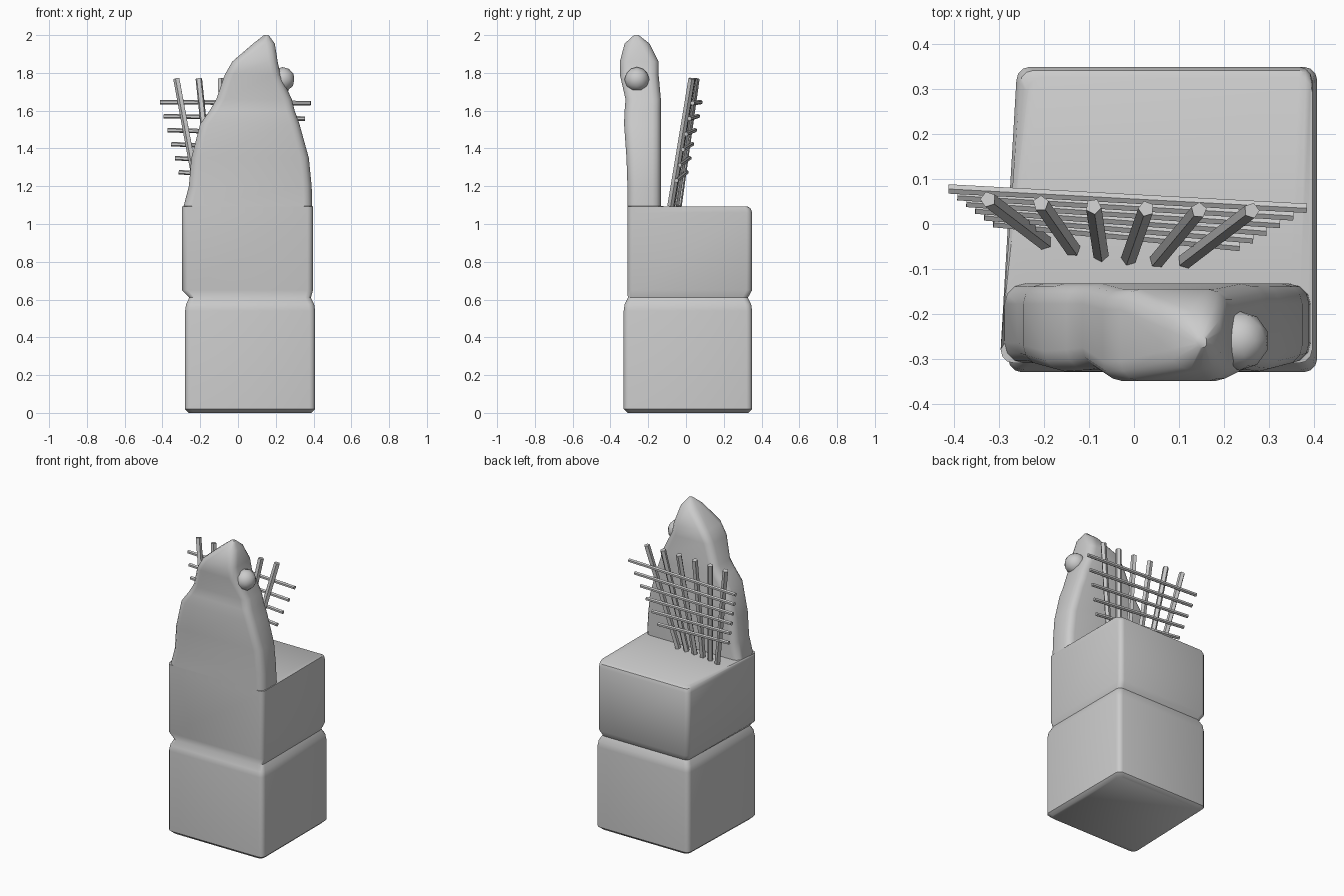
import bpy, bmesh, math
from mathutils import Vector

if "Cube" in bpy.data.objects:
    bpy.data.objects.remove(bpy.data.objects["Cube"])


def finish(bm, name, angle=40):
    bmesh.ops.recalc_face_normals(bm, faces=bm.faces)
    me = bpy.data.meshes.new(name)
    bm.to_mesh(me)
    bm.free()
    ob = bpy.data.objects.new(name, me)
    bpy.context.collection.objects.link(ob)
    bpy.ops.object.select_all(action='DESELECT')
    bpy.context.view_layer.objects.active = ob
    ob.select_set(True)
    bpy.ops.object.shade_smooth_by_angle(angle=math.radians(angle))


def ring(z, xl, xb, xr, y0, y1, r):
    """Rounded four-sided section: xl/xb = left x at front/back."""
    pts = []
    for cx, cy, a0 in ((xl + r, y0 + r, 180), (xr - r, y0 + r, 270),
                       (xr - r, y1 - r, 0), (xb + r, y1 - r, 90)):
        for k in range(4):
            a = math.radians(a0 + 30 * k)
            pts.append(Vector((cx + r * math.cos(a), cy + r * math.sin(a), z)))
    return pts


def loft(rings, name):
    bm = bmesh.new()
    rows = [[bm.verts.new(p) for p in r] for r in rings]
    n = len(rows[0])
    for a, b in zip(rows, rows[1:]):
        for i in range(n):
            bm.faces.new((a[i], a[(i + 1) % n], b[(i + 1) % n], b[i]))
    bm.faces.new(rows[0][::-1])
    bm.faces.new(rows[-1])
    finish(bm, name)


def rod(bm, a, b, r, sides):
    a, b = Vector(a), Vector(b)
    d = b - a
    m = d.to_track_quat('Z', 'Y').to_matrix().to_4x4()
    m.translation = (a + b) / 2
    bmesh.ops.create_cone(bm, cap_ends=True, segments=sides, radius1=r,
                          radius2=r, depth=d.length, matrix=m)


def lerp(a, b, t):
    return a + (b - a) * t


# Seat block with a waist groove: height, inset of the sides
rings = []
for z, d in ((0, .02), (.02, 0), (.54, 0), (.575, .005), (.61, .022),
             (.65, 0), (1.06, 0), (1.083, .008), (1.093, .025)):
    upper = z > .62
    front = -.31 if upper else -.33
    left = -.297 if upper else -.28
    side = 0 if z > 1.07 else d   # the slab keeps its width past the seat edge
    rings.append(ring(z, left + side, -.262 + d, (.397 if upper else .408) - side,
                      front + side, .35 - d, .03))

# Back slab and peak: height, left, right, front
for z, xl, xr, yf in ((1.094, -.288, .393, -.31), (1.2, -.26, .39, -.31),
                      (1.35, -.247, .375, -.315), (1.53, -.2, .325, -.328),
                      (1.6, -.15, .3, -.325), (1.66, -.115, .285, -.32),
                      (1.79, -.07, .225, -.35), (1.86, -.03, .21, -.35),
                      (1.955, .08, .195, -.325), (2, .138, .162, -.275)):
    tip = max(0, (z - 1.9) / .1)
    yb = -.133 - .012 * (z > 1.7) - .105 * tip ** 1.3
    rings.append(ring(z, xl, xl, xr, yf, yb, min(.045, (xr - xl) * .4)))
loft(rings, "stone_seat_and_back")

# Rounded lump on the side of the peak
bm = bmesh.new()
bmesh.ops.create_icosphere(bm, subdivisions=2, radius=.066)
bmesh.ops.translate(bm, verts=bm.verts, vec=(.235, -.26, 1.765))
finish(bm, "peak_lump", 60)

# Fanned upright bars of the grille
bm = bmesh.new()
for i in range(6):
    t = i / 5
    rod(bm, (lerp(-.2, .115, t), -.082 + .042 * (1 - t) ** 2, 1.095),
        (lerp(-.325, .262, t), .03 + .025 * (1 - t) ** 2, 1.77), .018, 5)
finish(bm, "grille_uprights", 30)

# Cross bars of the grille, shortening downwards
bm = bmesh.new()
for i in range(6):
    t = i / 5
    rod(bm, (lerp(-.413, -.313, t), lerp(.078, .003, t), lerp(1.645, 1.275, t)),
        (lerp(.385, .235, t), lerp(.035, -.05, t), lerp(1.64, 1.23, t)), .012, 6)
finish(bm, "grille_crossbars", 30)
